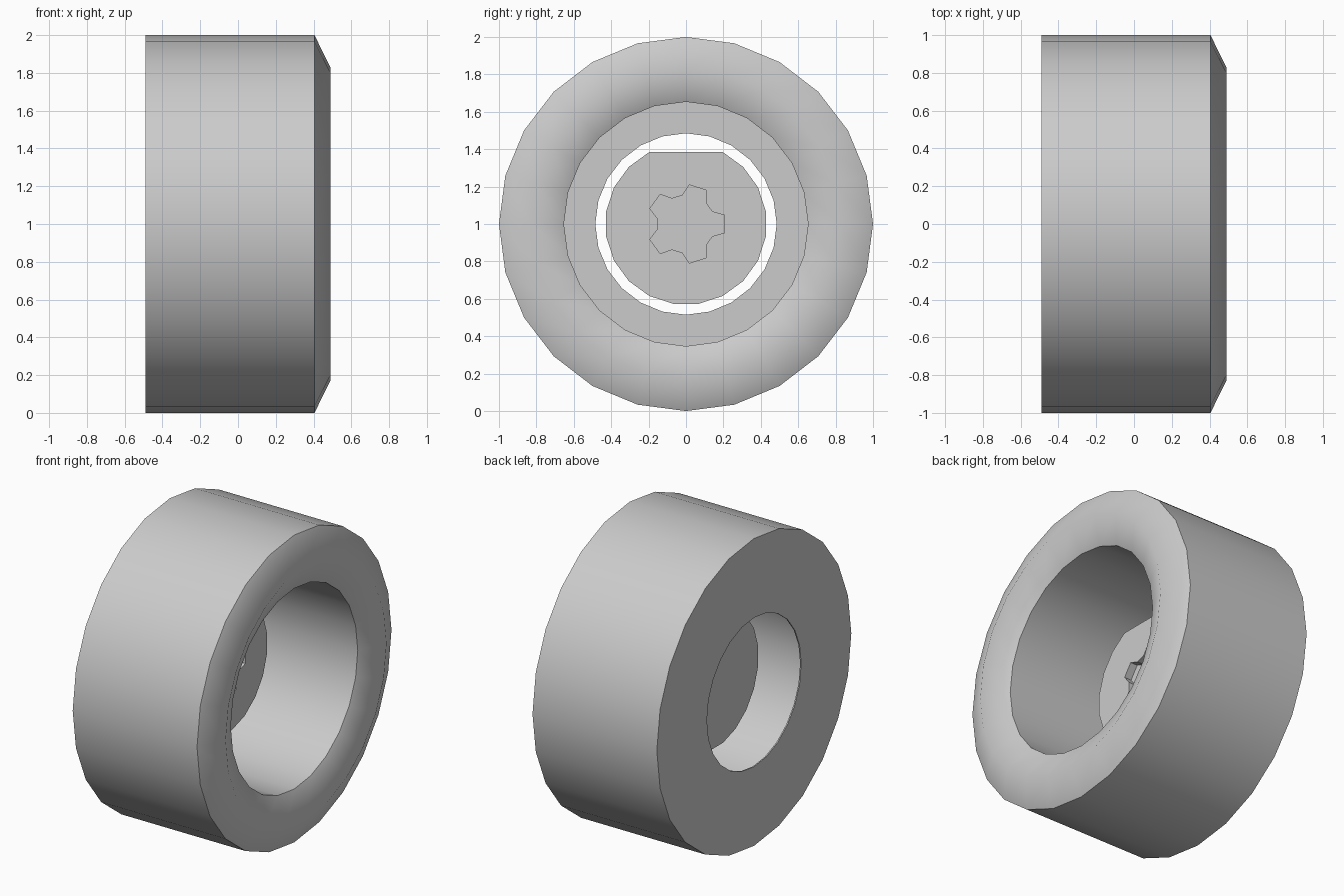
import bpy, bmesh
from math import sin, cos, radians, pi

if "Cube" in bpy.data.objects:
    bpy.data.objects.remove(bpy.data.objects["Cube"])


def finish(name, bm, angle):
    bmesh.ops.recalc_face_normals(bm, faces=bm.faces)
    mesh = bpy.data.meshes.new(name)
    bm.to_mesh(mesh)
    bm.free()
    ob = bpy.data.objects.new(name, mesh)
    bpy.context.collection.objects.link(ob)
    bpy.ops.object.select_all(action='DESELECT')
    ob.select_set(True)
    bpy.context.view_layer.objects.active = ob
    bpy.ops.object.shade_smooth_by_angle(angle=radians(angle))
    return ob


def bridge(bm, a, b):
    for i in range(len(a)):
        j = (i + 1) % len(a)
        bm.faces.new((a[i], a[j], b[j], b[i]))


def ring(bm, x, polar):
    """Ring of vertices around the x axis from (radius, degrees) pairs."""
    return [bm.verts.new((x, r * cos(radians(a)), 1 + r * sin(radians(a))))
            for r, a in polar]


def loop_edges(bm, vs):
    edges = []
    for i, v in enumerate(vs):
        w = vs[(i + 1) % len(vs)]
        edges.append(bm.edges.get((v, w)) or bm.edges.new((v, w)))
    return edges


# Tyre: closed (x, radius) profile with a crowned right rim and thin left lip
SIDES = 24
profile = [(0.405, 1.0), (0.49, 0.827), (0.405, 0.653), (-0.482, 0.653),
           (-0.482, 0.485), (-0.49, 0.485), (-0.49, 1.0)]
bm = bmesh.new()
rings = [ring(bm, x, [(r, 360 * i / SIDES) for i in range(SIDES)])
         for x, r in profile]
for i, a in enumerate(rings):
    bridge(bm, a, rings[(i + 1) % len(rings)])
finish("tyre", bm, 59)

# Hub: short 20-sided disc with a flat top and a five-armed socket
outline = [(0.432, 9 + 18 * i) for i in range(20) if i not in (4, 5)]
star = [(r, 72 * k + a) for k in range(5)
        for r, a in ((0.21, -13), (0.21, 13), (0.155, 25), (0.155, 47))]
bm = bmesh.new()
back = ring(bm, -0.22, outline)
front = ring(bm, -0.09, outline)
mouth = ring(bm, -0.09, star)
floor = ring(bm, -0.14, star)
bm.faces.new(back)
bm.faces.new(floor)
bridge(bm, back, front)
bridge(bm, mouth, floor)
bmesh.ops.triangle_fill(bm, use_beauty=True,
                        edges=loop_edges(bm, front) + loop_edges(bm, mouth))
finish("hub_disc", bm, 30)
